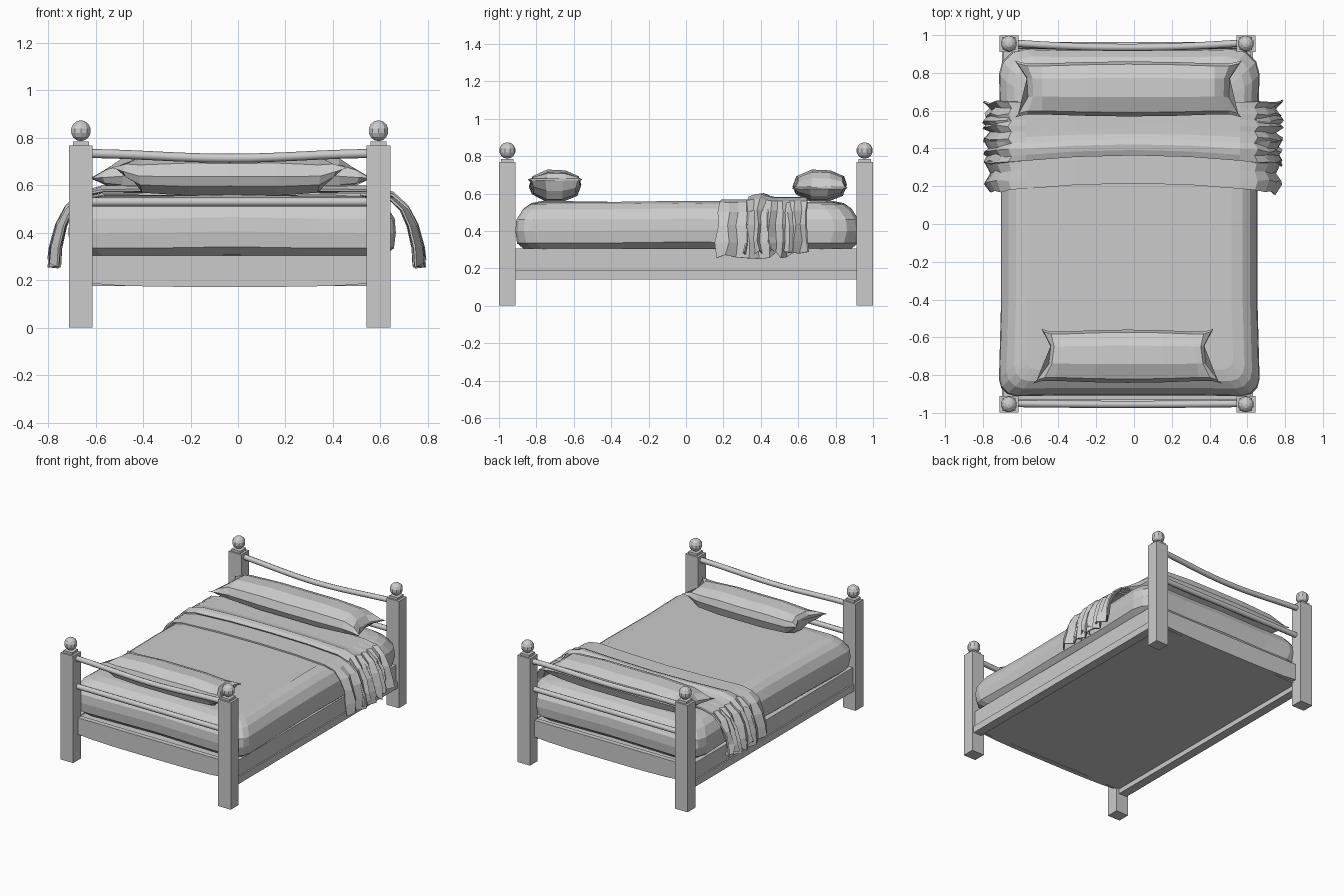
import bpy, bmesh, math, random
from mathutils import Matrix

random.seed(4)
old = bpy.data.objects.get("Cube")
if old:
    bpy.data.objects.remove(old, do_unlink=True)

grey = bpy.data.materials.new("plain grey")
grey.use_nodes = True
grey.diffuse_color = (0.6, 0.6, 0.6, 1)
grey.node_tree.nodes["Principled BSDF"].inputs["Base Color"].default_value = (0.6, 0.6, 0.6, 1)

MID = -0.035          # centre line of the frame
HALF = 0.627          # centre line to post
END = 0.955           # post distance along y


def finish(name, bm):
    bmesh.ops.recalc_face_normals(bm, faces=bm.faces)
    mesh = bpy.data.meshes.new(name)
    bm.to_mesh(mesh)
    bm.free()
    mesh.materials.append(grey)
    ob = bpy.data.objects.new(name, mesh)
    bpy.context.collection.objects.link(ob)
    return ob


def box(name, lo, hi):
    bm = bmesh.new()
    bmesh.ops.create_cube(bm, size=1)
    for v in bm.verts:
        v.co = [(a + b) / 2 + c * (b - a) for a, b, c in zip(lo, hi, v.co)]
    return finish(name, bm)


def loft(name, rings, capped=True):
    """Skin closed rings of points."""
    bm = bmesh.new()
    rows = [[bm.verts.new(p) for p in ring] for ring in rings]
    n = len(rows[0])
    for a, b in zip(rows, rows[1:]):
        for i in range(n):
            j = (i + 1) % n
            bm.faces.new((a[i], a[j], b[j], b[i]))
    if capped:
        bm.faces.new(rows[0])
        bm.faces.new(rows[-1])
    return finish(name, bm)


def rail(name, points):
    curve = bpy.data.curves.new(name, "CURVE")
    curve.dimensions = "3D"
    curve.bevel_depth = 0.019
    curve.bevel_resolution = 2
    spline = curve.splines.new("POLY")
    spline.points.add(len(points) - 1)
    for p, co in zip(spline.points, points):
        p.co = (*co, 1)
    curve.materials.append(grey)
    ob = bpy.data.objects.new(name, curve)
    bpy.context.collection.objects.link(ob)


# Posts with necks and round finials
for ylabel, sy in (("front", -1), ("back", 1)):
    for xlabel, sx in (("right", -1), ("left", 1)):
        x, y = MID + sx * HALF, sy * END
        tag = f"{ylabel}_{xlabel}"
        box(tag + "_post", (x - 0.05, y - 0.044, 0), (x + 0.05, y + 0.044, 0.768))
        box(tag + "_neck", (x - 0.034, y - 0.034, 0.76), (x + 0.034, y + 0.034, 0.785))
        bm = bmesh.new()
        bmesh.ops.create_uvsphere(bm, u_segments=10, v_segments=7, radius=0.044,
                                  matrix=Matrix.Translation((x, y, 0.83)))
        finish(tag + "_finial", bm)

    # Sagging top rail and straight lower rail
    steps = [i / 8 - 1 for i in range(17)]
    bow = 0.025 if sy > 0 else 0.005
    rail(ylabel + "_top_rail", [
        (MID + u * HALF, sy * END - bow * (1 - u * u) + 0.005,
         0.734 - 0.01 * (1 + math.cos(math.pi * u))) for u in steps])
    rail(ylabel + "_lower_rail", [(MID - HALF, sy * 0.945, 0.53), (MID + HALF, sy * 0.945, 0.53)])

    # End board with a shallow curved lower edge
    rings = []
    for u in steps[::2]:
        x, low = MID + u * HALF, 0.172 + 0.018 * u ** 4
        rings.append([(x, sy * 0.91, low), (x, sy * 0.945, low),
                      (x, sy * 0.945, 0.305), (x, sy * 0.91, 0.305)])
    loft(ylabel + "_end_board", rings)

# Side boards with a lower strip, and the base panel
for label, s in (("right", -1), ("left", 1)):
    for part, a, b, lo, hi in (("board", 0.585, 0.655, 0.185, 0.305), ("strip", 0.6, 0.665, 0.14, 0.19)):
        xs = sorted((MID + s * a, MID + s * b))
        box(f"{label}_side_{part}", (xs[0], -0.92, lo), (xs[1], 0.92, hi))
box("base_panel", (MID - 0.6, -0.92, 0.175), (MID + 0.6, 0.92, 0.3))


# Mattress: stacked rounded rectangles
def rounded_ring(z, inset, radius):
    ring = []
    for qx, qy, start in ((1, 1, 0), (-1, 1, 90), (-1, -1, 180), (1, -1, 270)):
        hx, hy = 0.69 - inset, 0.92 - inset
        for k in range(4):
            a = math.radians(start + 30 * k)
            r = radius * (1.5 if qy > 0 else 1)
            ring.append((-0.025 + qx * (hx - r) + r * math.cos(a),
                         0.008 + qy * (hy - r) + r * math.sin(a), z))
        # mid-edge points let the sides swell unevenly
        nx, ny = {0: (0, 1), 90: (-1, 0), 180: (0, -1), 270: (1, 0)}[start]
        for t in (0.5, 0, -0.5):
            ring.append((-0.025 + nx * (hx - 0.01) + ny * t * hx,
                         0.008 + ny * (hy - 0.005) - nx * t * hy,
                         z + 0.006 * math.cos(t * 3)))
    return ring


loft("mattress", [rounded_ring(z, i, r) for z, i, r in (
    (0.3, 0.05, 0.1), (0.335, 0.008, 0.1), (0.4, 0, 0.09), (0.46, 0.005, 0.09),
    (0.515, 0.04, 0.09), (0.543, 0.08, 0.08), (0.555, 0.14, 0.06))])


# Pillows: blunt cross-sections drawn out to pinched corners
def pillow(name, cx, cy, hx, hy, corner_z, flare):
    section = ((-1, -0.05), (-0.86, 0.6), (-0.3, 1), (0.4, 0.95), (0.9, 0.6),
               (1, 0.05), (0.85, -0.65), (0.3, -1), (-0.35, -1), (-0.88, -0.55))
    rings = []
    for u, ys, zs in ((-1, 1, 0.08), (-0.9, 0.9, 0.55), (-0.76, 0.9, 0.85), (-0.35, 0.95, 1),
                      (0, 0.97, 0.97), (0.4, 0.95, 1), (0.76, 0.9, 0.85), (0.9, 0.9, 0.55), (1, 1, 0.08)):
        tip = max(0, abs(u) - 0.76) / 0.24
        zc = 0.642 + (corner_z - 0.642) * tip
        ring = []
        for v, w in section:
            pull = u * (0.075 * tip * (1 - v * v) + flare * (v + 1) / 2)
            ring.append((cx + hx * u - pull, cy + hy * v * ys, zc + 0.086 * w * zs))
        rings.append(ring)
    loft(name, rings)


pillow("head_pillow", -0.03, 0.715, 0.6, 0.15, 0.63, 0)
pillow("foot_pillow", -0.035, -0.7, 0.5, 0.145, 0.675, 0.045)


# Folded blanket: two draped layers with pleated sides
def blanket(name, front, back, cols, lift, spread, ridge):
    half = ((0, 0.567), (0.3, 0.568), (0.56, 0.566), (0.635, 0.55), (0.685, 0.5),
            (0.715, 0.43), (0.735, 0.34), (0.74, 0.262))
    path = [(-x - 0.01, z, x) for x, z in reversed(half[1:])] + [(x, z, x) for x, z in half]
    pleat = [random.uniform(0.6, 1.2) * (-1) ** i for i in range(cols)]
    hem = [random.uniform(-0.015, 0.035) for i in range(cols)]
    bm = bmesh.new()
    grid = []
    for x, z, out in path:
        drape = max(0, (out - 0.56) / 0.18)
        row = []
        for i in range(cols):
            t = i / (cols - 1)
            y = front + t * (back - front) + 0.05 * (1 - t) * (1 - (out / 0.74) ** 2)
            y += random.uniform(-0.012, 0.012) * drape
            push = drape * (spread + 0.022 * pleat[i])
            fold = ridge * math.exp(-((t - 0.17) / 0.13) ** 2) * (1 - min(1, drape))
            zz = z + lift * (1 - 0.5 * min(1, drape)) + fold + (hem[i] if z < 0.3 else 0)
            row.append(bm.verts.new((x + math.copysign(push, x), y, zz)))
        grid.append(row)
    for a, b in zip(grid, grid[1:]):
        for i in range(cols - 1):
            bm.faces.new((a[i], a[i + 1], b[i + 1], b[i]))
    ob = finish(name, bm)
    mod = ob.modifiers.new("cloth thickness", "SOLIDIFY")
    mod.thickness = 0.01
    mod.offset = 0


blanket("blanket_under_layer", 0.165, 0.6, 9, -0.004, -0.025, 0)
blanket("blanket_folded_layer", 0.315, 0.645, 11, 0.008, 0.022, 0.022)
